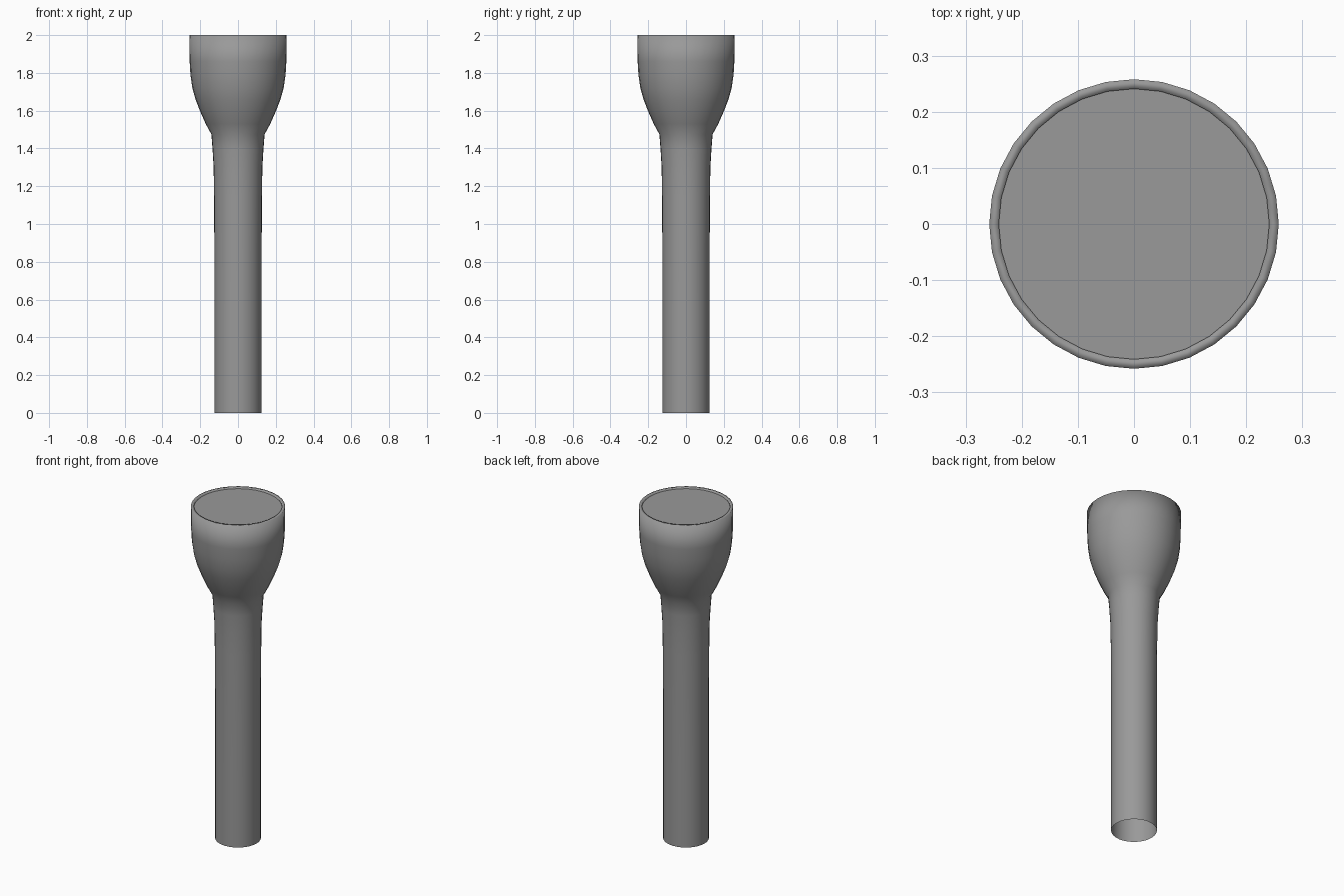
import bpy, bmesh, math

if "Cube" in bpy.data.objects:
    bpy.data.objects.remove(bpy.data.objects["Cube"])

SIDES = 32

# Dark grey finish shared by all parts
grey = bpy.data.materials.new("dark_grey")
grey.diffuse_color = (0.32, 0.32, 0.32, 1)
grey.use_nodes = True
grey.node_tree.nodes["Principled BSDF"].inputs["Base Color"].default_value = grey.diffuse_color

def lathe(name, profile, angle):
    """Spin (radius, z) points about z; a radius of 0 closes with a disc."""
    bm = bmesh.new()
    rings = []
    for r, z in profile:
        n = SIDES if r > 0 else 1
        rings.append([bm.verts.new((r * math.cos(2 * math.pi * i / SIDES),
                                    r * math.sin(2 * math.pi * i / SIDES), z)) for i in range(n)])
    for a, b in zip(rings, rings[1:]):
        if len(b) == 1:
            bm.faces.new(a)
            bm.verts.remove(b[0])
            continue
        for i in range(SIDES):
            j = (i + 1) % SIDES
            bm.faces.new((a[i], a[j], b[j], b[i]))
    mesh = bpy.data.meshes.new(name)
    bm.to_mesh(mesh)
    bm.free()
    mesh.materials.append(grey)
    obj = bpy.data.objects.new(name, mesh)
    bpy.context.collection.objects.link(obj)
    bpy.context.view_layer.objects.active = obj
    obj.select_set(True)
    bpy.ops.object.shade_smooth_by_angle(angle=math.radians(angle))
    obj.select_set(False)
    return obj

# Open tube handle flaring into the bell-shaped head, with a softly shaded turned-in rim
lathe("torch_body", [
    (0.125, 0.0), (0.125, 0.42), (0.125, 0.84), (0.127, 1.15), (0.129, 1.3), (0.135, 1.4),
    (0.141, 1.475), (0.171, 1.53), (0.202, 1.6), (0.225, 1.66), (0.242, 1.72),
    (0.252, 1.79), (0.256, 1.86), (0.258, 2.0), (0.241, 2.0), (0.241, 1.985)], 100)

# Flat lens just below the rim
lathe("lens", [(0.241, 1.993), (0.0, 1.993)], 40)
